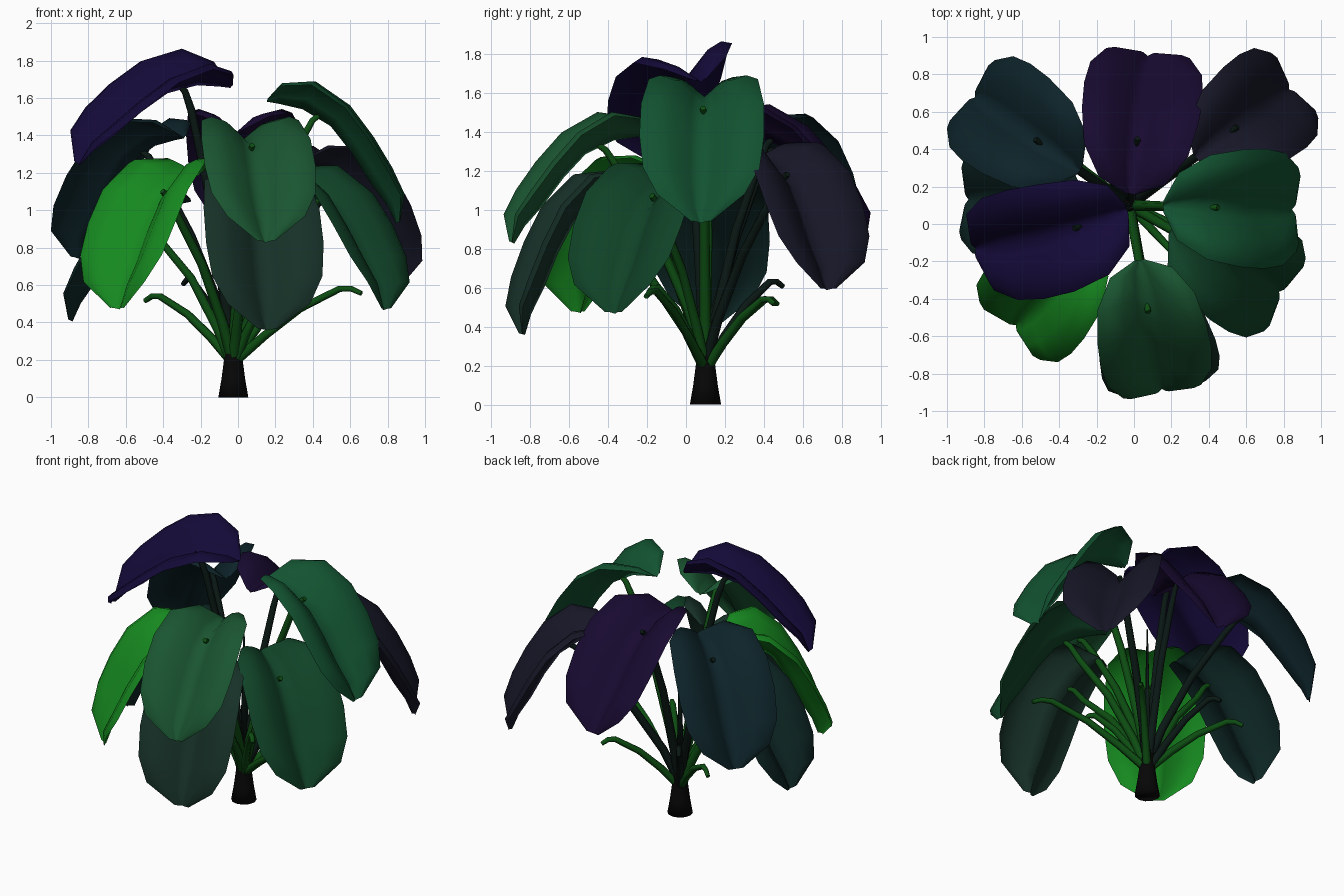
import bpy, bmesh, math
from mathutils import Matrix, Vector

if "Cube" in bpy.data.objects:
    bpy.data.objects.remove(bpy.data.objects["Cube"])

CENTRE = Vector((-0.025, 0.10, 0))


def material(name, rgb):
    m = bpy.data.materials.new(name)
    m.diffuse_color = (*rgb, 1)
    m.use_nodes = True
    m.node_tree.nodes["Principled BSDF"].inputs["Base Color"].default_value = m.diffuse_color
    return m


STEM = material("stem_green", (0.004, 0.075, 0.006))
DARK = material("stem_dark", (0.003, 0.009, 0.007))
BARK = material("trunk_black", (0.002, 0.002, 0.002))

# Midrib (outward, up) from the stalk joint, half width, valley depth ratio
RIB = [(-.28, .07, .03, .5), (-.22, .06, .18, .62), (-.09, .03, .28, .58), (.06, -.06, .315, .47),
       (.17, -.20, .32, .44), (.27, -.36, .30, .46), (.36, -.48, .225, .48), (.41, -.58, .05, .5)]
# Cross-section: position across, lift above the midrib
SECTION = [(-1, .87), (-.8, 1), (-.5, .82), (-.2, .36), (0, 0),
           (.2, .36), (.5, .82), (.8, 1), (1, .87)]


def finish(bm, name, mat):
    bmesh.ops.recalc_face_normals(bm, faces=bm.faces)
    me = bpy.data.meshes.new(name)
    bm.to_mesh(me)
    bm.free()
    for p in me.polygons:
        p.use_smooth = True
    me.materials.append(mat)
    ob = bpy.data.objects.new(name, me)
    bpy.context.collection.objects.link(ob)
    return ob


def leaf(name, az, r, z, tilt, roll, size, rgb):
    place = (Matrix.Translation(CENTRE + Vector((0, 0, z)))
             @ Matrix.Rotation(math.radians(az), 4, 'Z')
             @ Matrix.Translation((r, 0, 0))
             @ Matrix.Rotation(math.radians(tilt), 4, 'Y')
             @ Matrix.Rotation(math.radians(roll), 4, 'X')
             @ Matrix.Scale(size, 4))
    bm = bmesh.new()
    rows = []
    for i, (a, c, w, d) in enumerate(RIB):
        p, q = RIB[max(i - 1, 0)], RIB[min(i + 1, len(RIB) - 1)]
        n = Vector((p[1] - q[1], 0, q[0] - p[0])).normalized()
        rows.append([bm.verts.new(place @ (Vector((a, v * w, c)) + n * d * w * h))
                     for v, h in SECTION])
    for r0, r1 in zip(rows, rows[1:]):
        for j in range(len(SECTION) - 1):
            bm.faces.new((r0[j], r1[j], r1[j + 1], r0[j + 1]))
    finish(bm, name, material(name + "_colour", rgb))


def stalk(name, az, pts, mat, thick):
    cu = bpy.data.curves.new(name, 'CURVE')
    cu.dimensions = '3D'
    cu.bevel_depth = thick
    cu.bevel_resolution = 1
    cu.use_fill_caps = True
    sp = cu.splines.new('POLY')
    sp.points.add(len(pts) - 1)
    turn = Matrix.Rotation(math.radians(az), 3, 'Z')
    for i, (pt, (r, z)) in enumerate(zip(sp.points, pts)):
        pt.co = (*(CENTRE + turn @ Vector((r, 0, z))), 1)
        pt.radius = 1 - 0.5 * i / (len(pts) - 1)
    cu.materials.append(mat)
    ob = bpy.data.objects.new(name, cu)
    bpy.context.collection.objects.link(ob)


# Leaves: name, azimuth, joint radius, joint height, tilt, roll, size, colour
LEAVES = [
    ("right", -1.5, .46, 1.51, 0, 0, 1, (.006, .085, .03)),
    ("lower_right", -30, .535, 1.06, 2, 0, 1, (.005, .055, .02)),
    ("back_right", 36, .70, 1.17, 4, 0, .96, (.008, .008, .02)),
    ("back", 83, .345, 1.365, -5, 0, 1, (.009, .003, .03)),
    ("back_left", 145, .60, 1.315, 0, 0, .99, (.004, .017, .022)),
    ("low_left", 178, .49, .97, 2, 0, .95, (.004, .02, .018)),
    ("top_left", 203, .305, 1.665, -16, -11, .98, (.007, .003, .04)),
    ("front_left", 226.5, .535, 1.09, 6, 0, 1, (.008, .25, .014)),
    ("front", -80, .565, 1.335, -5, 0, .94, (.01, .09, .03)),
    ("low_front", -79, .64, 1.0, 10, 0, 1, (.008, .03, .02)),
]
for i, (n, az, r, z, tilt, roll, size, rgb) in enumerate(LEAVES):
    leaf(n + "_leaf", az, r, z, tilt, roll, size, rgb)
    z0 = 0.2 + 0.2 * (z - 0.9)
    pts = [(.02, z0), (.11 * r + .03, z0 + .2 * (z - z0)), (.46 * r, z0 + .56 * (z - z0)),
           (.80 * r, z - .13), (.92 * r, z - .03), (r + .015, z + .012)]
    stalk(n + "_leaf_stalk", az, pts, DARK if n.startswith(("top", "back")) else STEM, .031)

# Bare leftover stalks: azimuth, reach, height
for i, (az, r, z, mat) in enumerate([(142, .60, .54, STEM), (124, .48, .63, DARK),
                                     (-24, .75, .58, STEM), (45, .50, .54, STEM),
                                     (-47, .40, .60, STEM)]):
    pts = [(.02, .2), (.25 * r, .2 + .35 * (z - .2)), (.52 * r, .2 + .72 * (z - .2)),
           (.83 * r, z), (.92 * r, z), (r, z - .025)]
    stalk(f"bare_stalk_{i + 1}", az, pts, mat, .027)

# Trunk: tapered, 12 sides
bm = bmesh.new()
rings = []
for r, z in [(.08, 0), (.063, .1), (.05, .2), (.045, .3), (.03, .42)]:
    rings.append([bm.verts.new(CENTRE + Vector((r * math.cos(k * math.pi / 6),
                  r * math.sin(k * math.pi / 6), z))) for k in range(12)])
for a, b in zip(rings, rings[1:]):
    for k in range(12):
        bm.faces.new((a[k], a[(k + 1) % 12], b[(k + 1) % 12], b[k]))
bm.faces.new(rings[0])
bm.faces.new(rings[-1])
finish(bm, "trunk", BARK)

# Rolled new shoot in the middle
bm = bmesh.new()
bmesh.ops.create_cone(bm, cap_ends=True, segments=6, radius1=.022, radius2=.004, depth=.85,
                      matrix=Matrix.Translation(CENTRE + Vector((0, 0, .775))))
finish(bm, "new_shoot", DARK)
